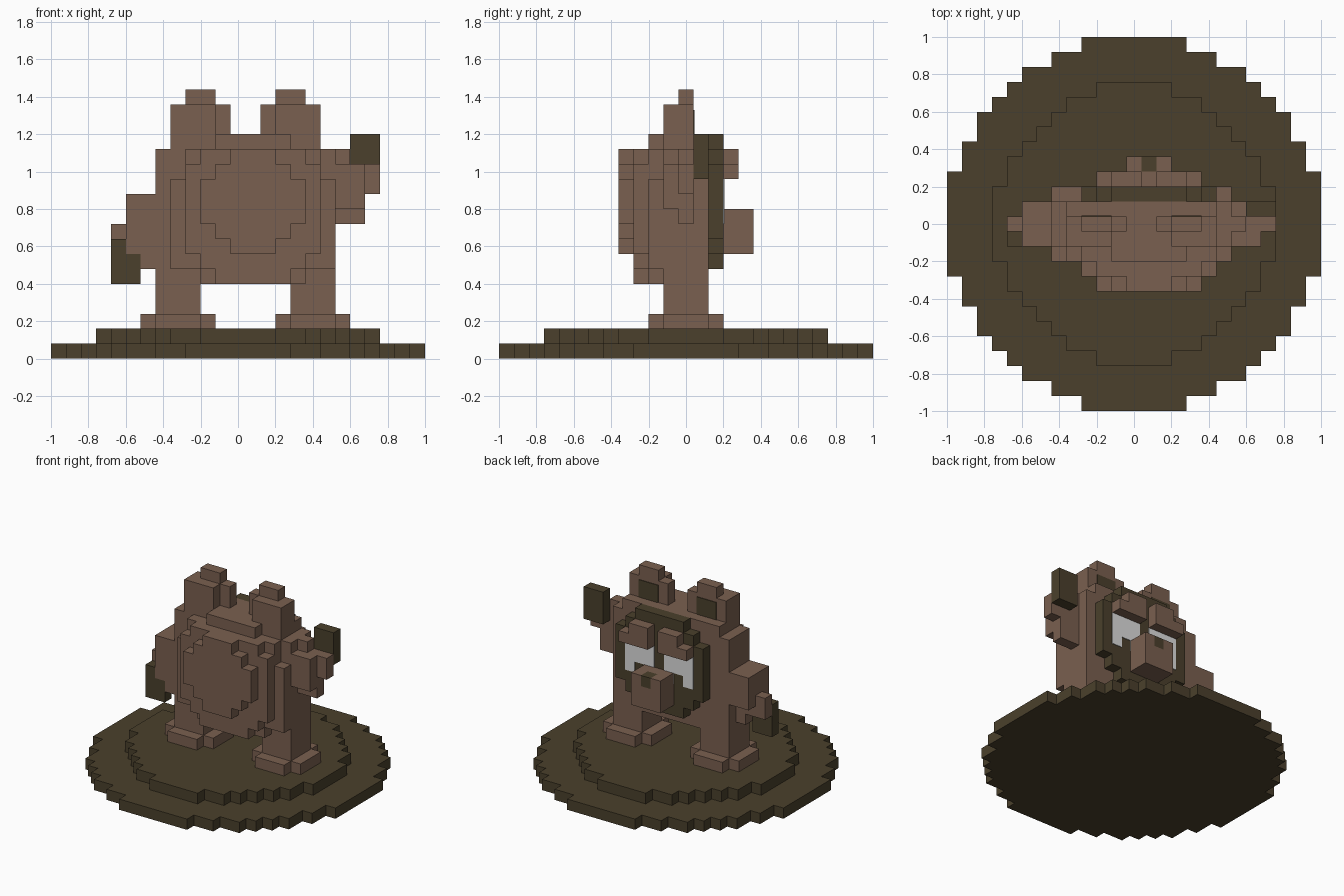
import bpy, bmesh

if "Cube" in bpy.data.objects:
    bpy.data.objects.remove(bpy.data.objects["Cube"])


def material(name, rgb):
    m = bpy.data.materials.new(name)
    m.diffuse_color = (*rgb, 1.0)
    m.use_nodes = True
    m.node_tree.nodes["Principled BSDF"].inputs["Base Color"].default_value = m.diffuse_color
    return m


FUR = material("brown fur", (0.195, 0.117, 0.080))
DARK = material("dark olive", (0.069, 0.051, 0.025))
WHITE = material("eye white", (0.72, 0.72, 0.72))


def blocks(name, mat, boxes):
    """One object from boxes given as (x0, x1, y0, y1, z0, z1)."""
    bm = bmesh.new()
    for x0, x1, y0, y1, z0, z1 in boxes:
        vs = bmesh.ops.create_cube(bm, size=1)["verts"]
        for v in vs:
            v.co.x = x1 if v.co.x > 0 else x0
            v.co.y = y1 if v.co.y > 0 else y0
            v.co.z = z1 if v.co.z > 0 else z0
    me = bpy.data.meshes.new(name)
    bm.to_mesh(me)
    bm.free()
    me.materials.append(mat)
    ob = bpy.data.objects.new(name, me)
    bpy.context.collection.objects.link(ob)
    return ob


def flip(box, c):
    """Mirror a box across the plane x = c."""
    return (2 * c - box[1], 2 * c - box[0], *box[2:])


def slab(rows, y0, y1, c=0.08):
    """Upright stepped disc; rows are (half width, z0, z1)."""
    return [(c - w, c + w, y0, y1, z0, z1) for w, z0, z1 in rows]


def disc(steps, z0, z1):
    """Flat stepped disc; steps are (half width, outer |y|), widest first."""
    out, inner = [], 0
    for w, y in steps:
        if inner == 0:
            out.append((-w, w, -y, y, z0, z1))
        else:
            out += [(-w, w, inner, y, z0, z1), (-w, w, -y, -inner, z0, z1)]
        inner = y
    return out


# Stepped round base
blocks("base_lower", DARK, disc([(1, .28), (.92, .44), (.84, .6), (.76, .68), (.68, .76),
                                 (.6, .84), (.44, .92), (.28, 1)], 0, .08))
blocks("base_upper", DARK, disc([(.76, .2), (.68, .36), (.6, .44), (.52, .52), (.44, .6),
                                 (.36, .68), (.2, .76)], .08, .16))

# Legs, cross-shaped feet and ears, mirrored about the body centre
BODY_X = .04
foot = [(-.44, -.2, -.2, .2, .16, .24),
        (-.52, -.44, -.12, .12, .16, .24), (-.2, -.12, -.12, .12, .16, .24)]
leg = [(-.44, -.2, -.12, .12, .24, .4)]
ear = [(-.36, -.12, -.12, .04, 1.2, 1.36), (-.12, -.04, -.04, .04, 1.2, 1.36),
       (-.28, -.12, -.04, .04, 1.36, 1.44)]
inner_ear = [(-.28, -.12, .036, .045, 1.2, 1.33)]
for part, mat, boxes in (("foot", FUR, foot), ("leg", FUR, leg), ("ear", FUR, ear),
                         ("inner_ear", DARK, inner_ear)):
    blocks(part + "_left", mat, boxes)
    blocks(part + "_right", mat, [flip(b, BODY_X) for b in boxes])

# Torso with rounded bulge on the -y side
blocks("torso", FUR, [(-.44, .52, -.12, .12, .4, 1.12), (-.36, .44, -.12, .12, 1.12, 1.2)])
bulge = slab([(.28, .4, .48), (.44, .48, .96), (.36, .96, 1.12), (.2, 1.12, 1.2)], -.2, -.12)
bulge += slab([(.2, .4, .48), (.28, .48, .56), (.36, .56, 1.04), (.28, 1.04, 1.12)], -.28, -.2)
bulge += slab([(.12, .56, .64), (.2, .64, .72), (.28, .72, .96), (.2, .96, 1.04),
               (.12, 1.04, 1.12)], -.36, -.28)
blocks("rounded_bulge", FUR, bulge)

# Dark face disc on the +y side
blocks("face_disc", DARK, slab([(.2, .48, .56), (.28, .56, .64), (.36, .64, 1.04),
                                (.28, 1.04, 1.12), (.2, 1.12, 1.2)], .12, .2))

# Brows and eyes, mirrored about the face centre; the gap in each eye is the pupil
FACE_X = .08
brow = [(.12, .36, .2, .28, .96, 1.04), (.12, .28, .2, .28, 1.04, 1.12)]
eye = [(.12, .36, .197, .205, .8, .96), (.28, .36, .197, .205, .72, .8),
       (.12, .2, .197, .205, .72, .8)]
for part, mat, boxes in (("brow", FUR, brow), ("eye", WHITE, eye)):
    blocks(part + "_right", mat, boxes)
    blocks(part + "_left", mat, [flip(b, FACE_X) for b in boxes])

# Snout and nose
blocks("snout", FUR, [(-.04, .2, .2, .28, .56, .8), (-.04, .2, .28, .36, .56, .72),
                      (-.04, .04, .28, .36, .72, .8), (.12, .2, .28, .36, .72, .8)])
blocks("nose", DARK, [(.04, .12, .28, .36, .72, .8)])

# Raised right arm and hand
blocks("right_arm", FUR, [(.52, .68, -.12, .04, .8, 1.04), (.52, .68, -.04, .04, .72, .8),
                          (.52, .6, -.04, .04, 1.04, 1.12), (.68, .76, -.04, .04, .88, 1.04)])
blocks("right_hand", DARK, [(.6, .76, .04, .12, .96, 1.2)])

# Lowered left arm and hand
blocks("left_arm", FUR, [(-.6, -.44, -.12, .12, .64, .88), (-.52, -.44, -.12, .04, .48, .64),
                         (-.68, -.6, -.04, .04, .56, .72), (-.6, -.52, -.04, .04, .56, .64),
                         (-.6, -.52, -.12, -.04, .56, .64)])
blocks("left_hand", DARK, [(-.68, -.6, -.12, -.04, .4, .64), (-.6, -.52, -.12, -.04, .4, .56)])
